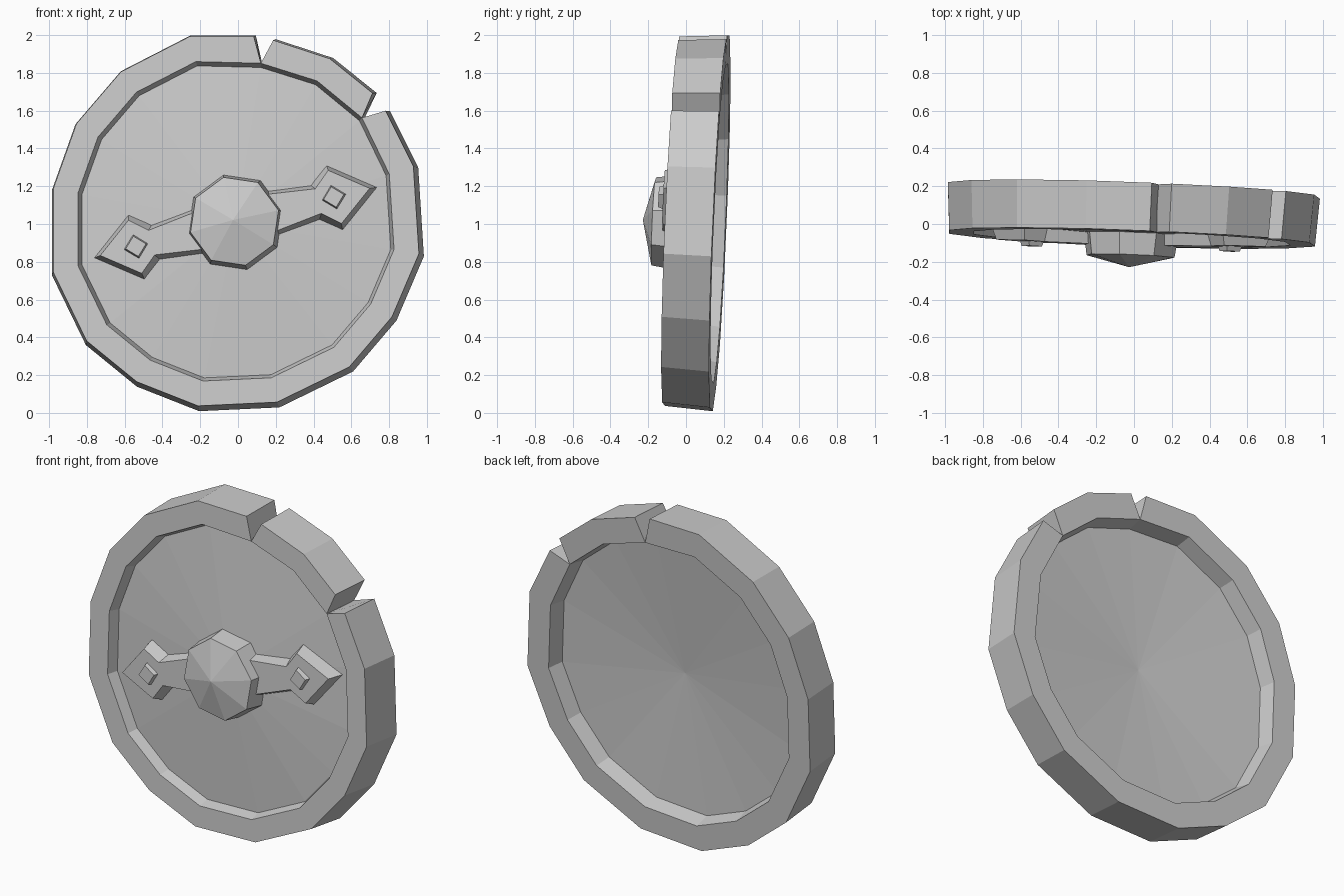
import bpy, bmesh
from math import cos, sin, radians

if "Cube" in bpy.data.objects:
    bpy.data.objects.remove(bpy.data.objects["Cube"])

TX, TZ = 0.037, 0.044          # slight lean of the whole shield
CX, CZ = -0.015, 1.01          # centre of the front face
ROLL = radians(14)


def place(a, b, h):
    """In-plane offset (a, b) and height h above the front rim -> world."""
    y = -0.077 - TX * (CX + a) + TZ * (CZ + b - 1) - h
    return (CX + a - TX * h, y, CZ + b + TZ * h)


def roll(u, v):
    return (u * cos(ROLL) - v * sin(ROLL), u * sin(ROLL) + v * cos(ROLL))


def loft(name, rings, start_tip=None, end_tip=None):
    """Closed solid through rings of (a, b, h); ends are caps or pointed tips."""
    bm = bmesh.new()
    loops = [[bm.verts.new(place(*p)) for p in r] for r in rings]
    n = len(rings[0])
    for r0, r1 in zip(loops, loops[1:]):
        for i in range(n):
            j = (i + 1) % n
            bm.faces.new((r0[i], r0[j], r1[j], r1[i]))
    for ring, tip in ((loops[0], start_tip), (loops[-1], end_tip)):
        if tip is None:
            bm.faces.new(ring)
        else:
            t = bm.verts.new(place(*tip))
            for i in range(n):
                bm.faces.new((ring[i], ring[(i + 1) % n], t))
    bmesh.ops.recalc_face_normals(bm, faces=bm.faces)
    me = bpy.data.meshes.new(name)
    bm.to_mesh(me)
    bm.free()
    ob = bpy.data.objects.new(name, me)
    bpy.context.collection.objects.link(ob)
    return ob


# Hand-cut outline, clockwise from the first notch
outline = [(.16, .99), (.51, .88), (.79, .65), (.96, .30), (.99, -.17),
           (.845, -.51), (.615, -.78), (.225, -.97), (-.20, -.99),
           (-.53, -.86), (-.80, -.64), (-.98, -.27), (-.98, .18),
           (-.855, .53), (-.615, .81), (-.245, 1.0)]
BACK = -0.254


def section(corner, outer=None):
    """Cross-section of the rim; outer differs from corner beside a notch."""
    o = outer or corner
    parts = [(o, .983, 0), (o, 1, BACK), (corner, .85, BACK),
             (corner, .83, -.154), (corner, .83, -.065), (corner, .85, 0)]
    return [(p[0] * s, p[1] * s, h) for p, s, h in parts]


# Rim in two arcs, separated by the two V-shaped notches
n1, n2 = outline[0], outline[2]
loft("rim_short_arc", [section(n1, (.205, .98)), section(outline[1]),
                       section(n2, (.74, .695))])
loft("rim_long_arc", [section(n2, (.81, .60))]
     + [section(p) for p in outline[3:]] + [section(n1, (.10, 1.0))])

# Shallow conical board
board = [[(x * .835, z * .835, h) for x, z in outline] for h in (-.154, -.065)]
loft("board", board, start_tip=(0, 0, -.10), end_tip=(0, 0, -.005))


# Centre boss with a low pointed cap
def octagon(r, h):
    return [(r * cos(ROLL + radians(45 * k)), r * sin(ROLL + radians(45 * k)), h)
            for k in range(8)]


loft("boss", [octagon(.262, -.05), octagon(.24, .095)], end_tip=(-.005, .005, .153))

# Bevelled arms with arrow-shaped ends and small studs
foot = [(.1, .14), (.2, .13), (.43, .10), (.54, .18), (.77, 0)]
top = [(.1, .11), (.2, .10), (.455, .067), (.545, .145), (.735, 0)]


def arm_ring(half, side, heights):
    pts = [(u, v, h) for (u, v), h in zip(half, heights)]
    pts += [(u, -v, h) for u, v, h in reversed(pts[:-1])]
    return [(*roll(side * u, v), h) for u, v, h in pts]


def diamond(u, r, h):
    return [(*roll(u + du * r, dv * r), h)
            for du, dv in ((1, 0), (0, 1), (-1, 0), (0, -1))]


for side, label in ((1, "right"), (-1, "left")):
    loft(label + "_arm", [arm_ring(foot, side, [-.06] * 5),
                          arm_ring(top, side, (.04, .038, .032, .03, .025))])
    loft(label + "_stud", [diamond(side * .54, .072, .01),
                           diamond(side * .54, .055, .055)])
